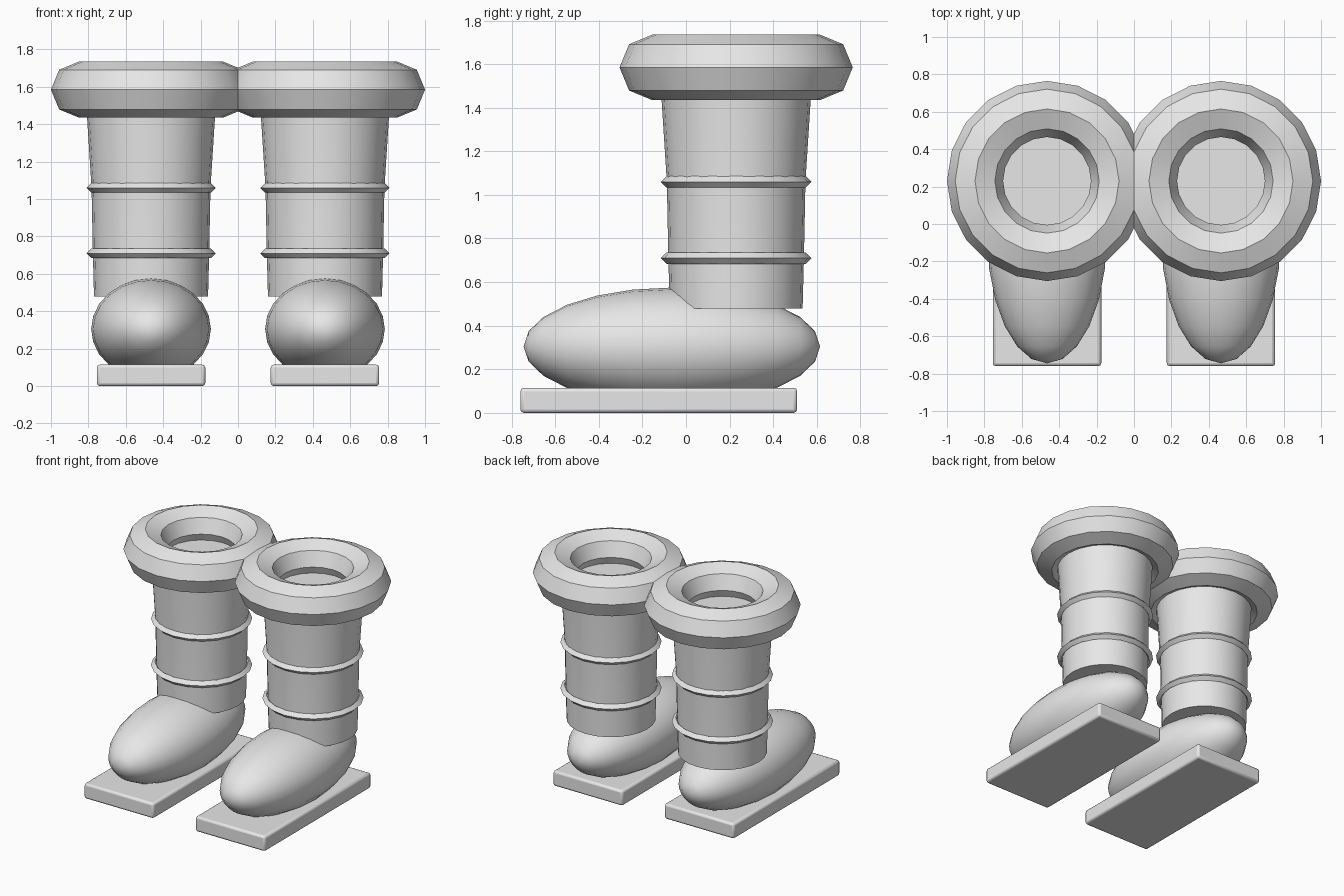
import bpy
import math

cube = bpy.data.objects.get("Cube")
if cube:
    bpy.data.objects.remove(cube, do_unlink=True)

# Single light grey material
grey = bpy.data.materials.new("light_grey")
grey.use_nodes = True
grey.diffuse_color = (0.8, 0.8, 0.8, 1)
grey.node_tree.nodes["Principled BSDF"].inputs["Base Color"].default_value = (0.8, 0.8, 0.8, 1)

LEG_X, LEG_Y = 0.465, 0.23


def finish(name):
    """Name, colour and smooth the active object."""
    obj = bpy.context.object
    obj.name = name
    obj.data.materials.clear()
    obj.data.materials.append(grey)
    bpy.ops.object.transform_apply(location=False, rotation=True, scale=True)
    bpy.ops.object.shade_smooth_by_angle(angle=math.radians(30))
    return obj


def ring(name, x, z, major, minor, sides, segments):
    bpy.ops.mesh.primitive_torus_add(location=(x, LEG_Y, z), major_radius=major,
                                     minor_radius=minor, major_segments=segments,
                                     minor_segments=sides)
    return finish(name)


def lathe(name, x, profile, segments):
    """Closed solid of revolution from (radius, height) pairs."""
    verts, faces = [], []
    for r, z in profile:
        for i in range(segments):
            a = math.tau * i / segments
            verts.append((r * math.cos(a), r * math.sin(a), z))
    for k in range(len(profile) - 1):
        for i in range(segments):
            j = (i + 1) % segments
            lo, hi = k * segments, (k + 1) * segments
            faces.append((lo + i, lo + j, hi + j, hi + i))
    faces.append(tuple(reversed(range(segments))))
    faces.append(tuple(range(len(verts) - segments, len(verts))))
    mesh = bpy.data.meshes.new(name)
    mesh.from_pydata(verts, [], faces)
    obj = bpy.data.objects.new(name, mesh)
    obj.location = (x, LEG_Y, 0)
    bpy.context.collection.objects.link(obj)
    bpy.ops.object.select_all(action='DESELECT')
    obj.select_set(True)
    bpy.context.view_layer.objects.active = obj
    return finish(name)


for side, sign in (("left", 1), ("right", -1)):
    x = sign * LEG_X

    # Flat sole with softened edges
    bpy.ops.mesh.primitive_cube_add(size=1, location=(x, -0.125, 0.0575))
    bpy.context.object.scale = (0.58, 1.27, 0.115)
    sole = finish(side + "_sole")
    bevel = sole.modifiers.new("soft_edges", 'BEVEL')
    bevel.width = 0.016
    bevel.segments = 2

    # Rounded foot, poles at toe and heel
    bpy.ops.mesh.primitive_uv_sphere_add(segments=24, ring_count=12, radius=1,
                                         location=(x, -0.065, 0.305),
                                         rotation=(math.pi / 2, 0, 0))
    bpy.context.object.scale = (0.32, 0.27, 0.68)
    finish(side + "_foot")

    # Shaft flaring towards the top
    lathe(side + "_shaft", x,
          [(0.305, 0.48), (0.311, 0.71), (0.318, 1.06), (0.348, 1.53)], 24)

    # Two thin bands and the thick collar
    for label, z in (("lower", 0.71), ("upper", 1.06)):
        ring(f"{side}_{label}_band", x, z, 0.32, 0.026, 4, 20)
    ring(side + "_collar", x, 1.585, 0.385, 0.15, 8, 20)
